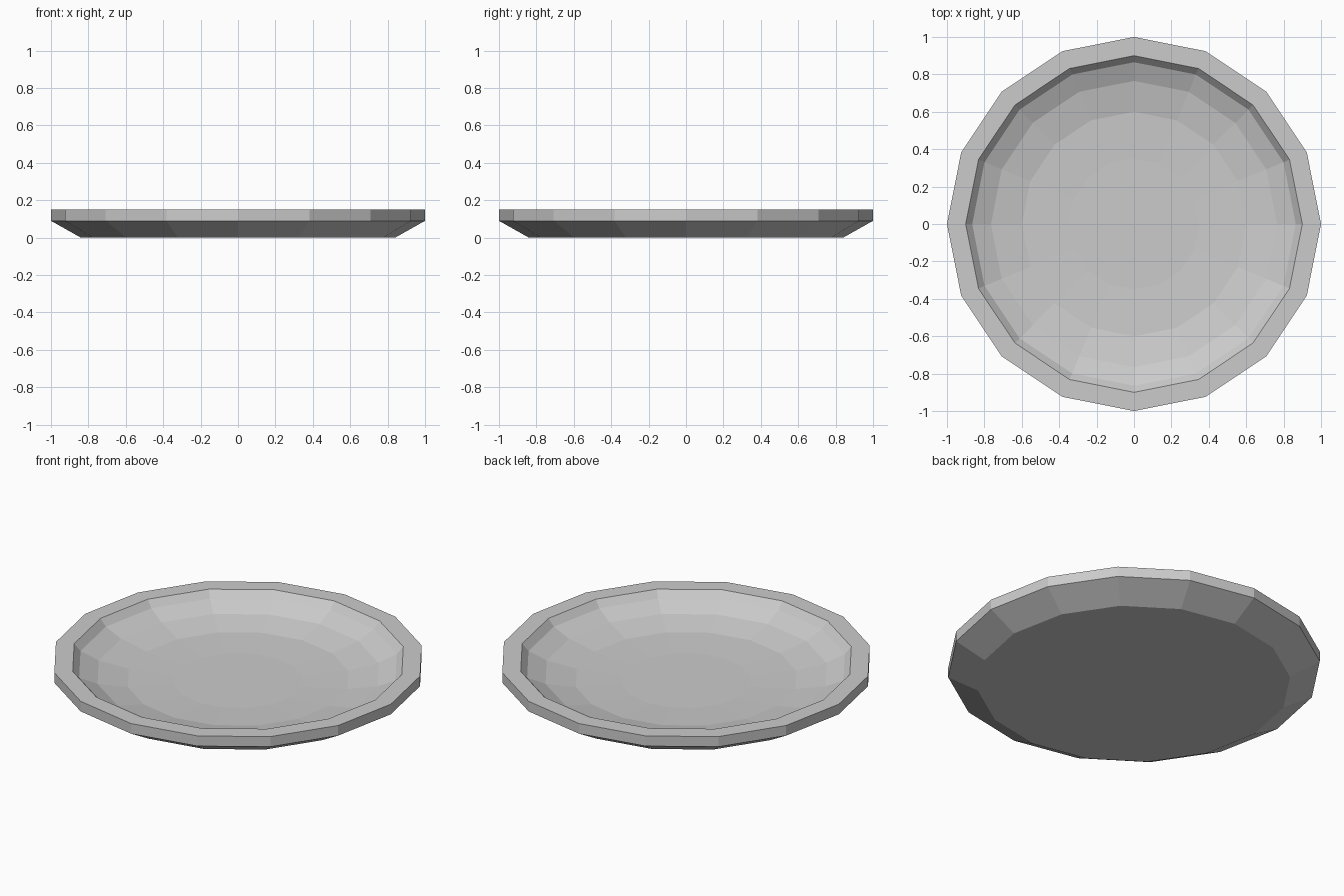
import bpy, bmesh
from math import cos, sin, pi

if "Cube" in bpy.data.objects:
    bpy.data.objects.remove(bpy.data.objects["Cube"])

SIDES = 16
# (radius, height) from the underside, around the rim, down into the dish
PROFILE = [(0.84, 0.0), (1.0, 0.09), (1.0, 0.15), (0.90, 0.15),
           (0.865, 0.11), (0.765, 0.065), (0.60, 0.032), (0.35, 0.022)]

bm = bmesh.new()

# rings of the plate
rings = [[bm.verts.new((r * cos(2 * pi * i / SIDES), r * sin(2 * pi * i / SIDES), z))
          for i in range(SIDES)] for r, z in PROFILE]

# walls, rim and dish
for a, b in zip(rings, rings[1:]):
    for i in range(SIDES):
        j = (i + 1) % SIDES
        bm.faces.new((a[i], a[j], b[j], b[i]))

# flat foot and dish centre
bm.faces.new(rings[0][::-1])
bm.faces.new(rings[-1])
bmesh.ops.recalc_face_normals(bm, faces=bm.faces[:])

mesh = bpy.data.meshes.new("plate")
bm.to_mesh(mesh)
bm.free()
plate = bpy.data.objects.new("plate", mesh)
bpy.context.collection.objects.link(plate)
